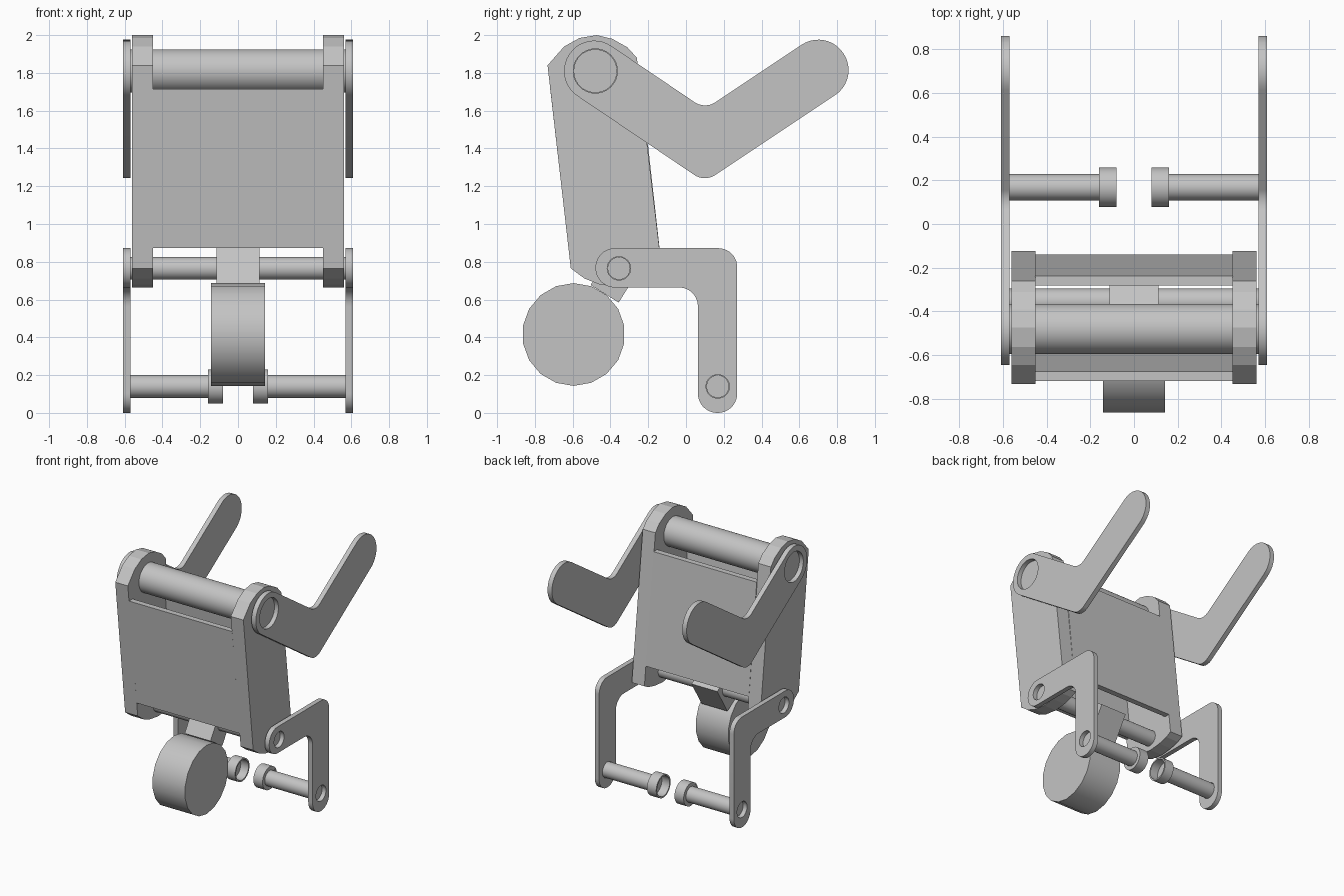
import bpy, bmesh, math
from mathutils import Matrix, Vector

cube = bpy.data.objects.get("Cube")
if cube:
    bpy.data.objects.remove(cube, do_unlink=True)

GREY = (0.55, 0.55, 0.55, 1)
mat = bpy.data.materials.new("plain_grey")
mat.use_nodes = True
mat.diffuse_color = GREY
mat.node_tree.nodes["Principled BSDF"].inputs["Base Color"].default_value = GREY

# Local x, y, z become world y, z, x: profiles are drawn in side view
SIDE = Matrix(((0, 0, 1, 0), (1, 0, 0, 0), (0, 1, 0, 0), (0, 0, 0, 1)))


def plate(name, outline, x0, x1, holes=(), smooth=True):
    """Extrude a side-view outline, with optional holes, from x0 to x1."""
    curve = bpy.data.curves.new(name, "CURVE")
    curve.dimensions = "2D"
    curve.fill_mode = "BOTH"
    curve.extrude = abs(x1 - x0) / 2
    for loop in [outline, *holes]:
        spline = curve.splines.new("POLY")
        spline.points.add(len(loop) - 1)
        for point, (y, z) in zip(spline.points, loop):
            point.co = (y, z, 0, 1)
        spline.use_cyclic_u = True
    temp = bpy.data.objects.new(name + "_profile", curve)
    bpy.context.collection.objects.link(temp)
    graph = bpy.context.evaluated_depsgraph_get()
    mesh = bpy.data.meshes.new_from_object(temp.evaluated_get(graph))
    bpy.data.objects.remove(temp, do_unlink=True)
    bpy.data.curves.remove(curve)

    bm = bmesh.new()
    bm.from_mesh(mesh)
    bmesh.ops.remove_doubles(bm, verts=bm.verts, dist=0.0001)
    bm.transform(Matrix.Translation(((x0 + x1) / 2, 0, 0)) @ SIDE)
    bmesh.ops.recalc_face_normals(bm, faces=bm.faces)
    for face in bm.faces:
        face.smooth = False
        face.material_index = 0
    bm.to_mesh(mesh)
    bm.free()
    mesh.name = name
    mesh.materials.clear()
    mesh.materials.append(mat)
    obj = bpy.data.objects.new(name, mesh)
    bpy.context.collection.objects.link(obj)
    if smooth:
        bpy.ops.object.select_all(action="DESELECT")
        obj.select_set(True)
        bpy.context.view_layer.objects.active = obj
        bpy.ops.object.shade_smooth_by_angle(angle=math.radians(30))
    return obj


def circle(centre, radius, sides=40):
    turns = [math.pi / 2 + math.tau * i / sides for i in range(sides)]
    return [(centre[0] + radius * math.cos(t), centre[1] + radius * math.sin(t))
            for t in turns]


def fillet(before, corner, after, radius, steps=10):
    u, v = (before - corner).normalized(), (after - corner).normalized()
    half = u.angle(v) / 2
    centre = corner + (u + v).normalized() * radius / math.sin(half)
    start = (corner + u * radius / math.tan(half) - centre).normalized()
    end = (corner + v * radius / math.tan(half) - centre).normalized()
    return [centre + start.slerp(end, i / steps).normalized() * radius
            for i in range(steps + 1)]


def bent_bar(path, width, bend):
    """Outline of a bar with round ends and one rounded bend."""
    a, b, c = [Vector(p) for p in path]
    d1, d2 = (b - a).normalized(), (c - b).normalized()
    n1, n2 = Vector((-d1.y, d1.x)) * width, Vector((-d2.y, d2.x)) * width
    miter = (n1 + n2) / (1 + d1.dot(d2))
    a, c = a - d1 * width, c + d2 * width
    corners = [a + n1, b + miter, c + n2, c - n2, b - miter, a - n1]
    end = width * 0.985
    radii = [end, bend, end, end, bend, end]
    points = []
    for i, corner in enumerate(corners):
        points += fillet(corners[i - 1], corner, corners[(i + 1) % 6], radii[i])
    return points


TOP_PIN, AXLE, FOOT = (-0.48, 1.81), (-0.355, 0.765), (0.168, 0.14)

# Side cheeks of the hollow body, with faceted rounded ends
cheek = [(-0.733, 1.84), (-0.645, 1.94), (-0.563, 1.985), (-0.473, 2.0),
         (-0.39, 1.98), (-0.31, 1.935), (-0.26, 1.88), (-0.123, 0.72),
         (-0.17, 0.695), (-0.25, 0.675), (-0.35, 0.665), (-0.458, 0.68),
         (-0.537, 0.711), (-0.61, 0.765)]

arm = bent_bar([(-0.485, 1.81), (0.1, 1.415), (0.7, 1.815)], 0.16, 0.1)
leg = bent_bar([(-0.375, 0.768), (0.167, 0.768), (0.167, 0.104)], 0.104, 0.1)

for side, s in (("left", 1), ("right", -1)):
    plate(side + "_cheek", cheek, s * 0.45, s * 0.56, smooth=False)
    plate(side + "_upper_arm", arm, s * 0.57, s * 0.608, [circle(TOP_PIN, 0.117)])
    plate(side + "_lower_leg", leg, s * 0.57, s * 0.608,
          [circle(AXLE, 0.062), circle(FOOT, 0.062)])
    # Foot peg with an open cup on its inner end
    plate(side + "_foot_peg", circle(FOOT, 0.06), s * 0.15, s * 0.575)
    plate(side + "_peg_cup", circle(FOOT, 0.09), s * 0.08, s * 0.16,
          [circle(FOOT, 0.078)])
    plate(side + "_cup_floor", circle(FOOT, 0.079), s * 0.148, s * 0.159)


# Front and back panels between the cheeks, following the lean of the body
def panel(name, y_low, y_high, z_high, depth):
    plate(name, [(y_low, 0.872), (y_high, z_high), (y_high + depth, z_high),
                 (y_low + depth, 0.872)], -0.452, 0.452, smooth=False)


panel("front_panel", -0.622, -0.719, 1.715, 0.045)
panel("back_panel", -0.14, -0.237, 1.74, -0.045)

# Cross pins
plate("top_pin", circle(TOP_PIN, 0.115), -0.575, 0.575)
plate("lower_axle", circle(AXLE, 0.06), -0.575, 0.575)

# Tilted bracket on the axle, carrying the wheel
along, across = Vector((0.53, 0.85)), Vector((0.85, -0.53))
base = Vector((-0.505, 0.677))
plate("wheel_bracket", [base, base + along * 0.24,
                        base + along * 0.24 + across * 0.175,
                        base + across * 0.175], -0.113, 0.113, smooth=False)
plate("wheel", circle((-0.595, 0.415), 0.272, 18), -0.142, 0.142)
